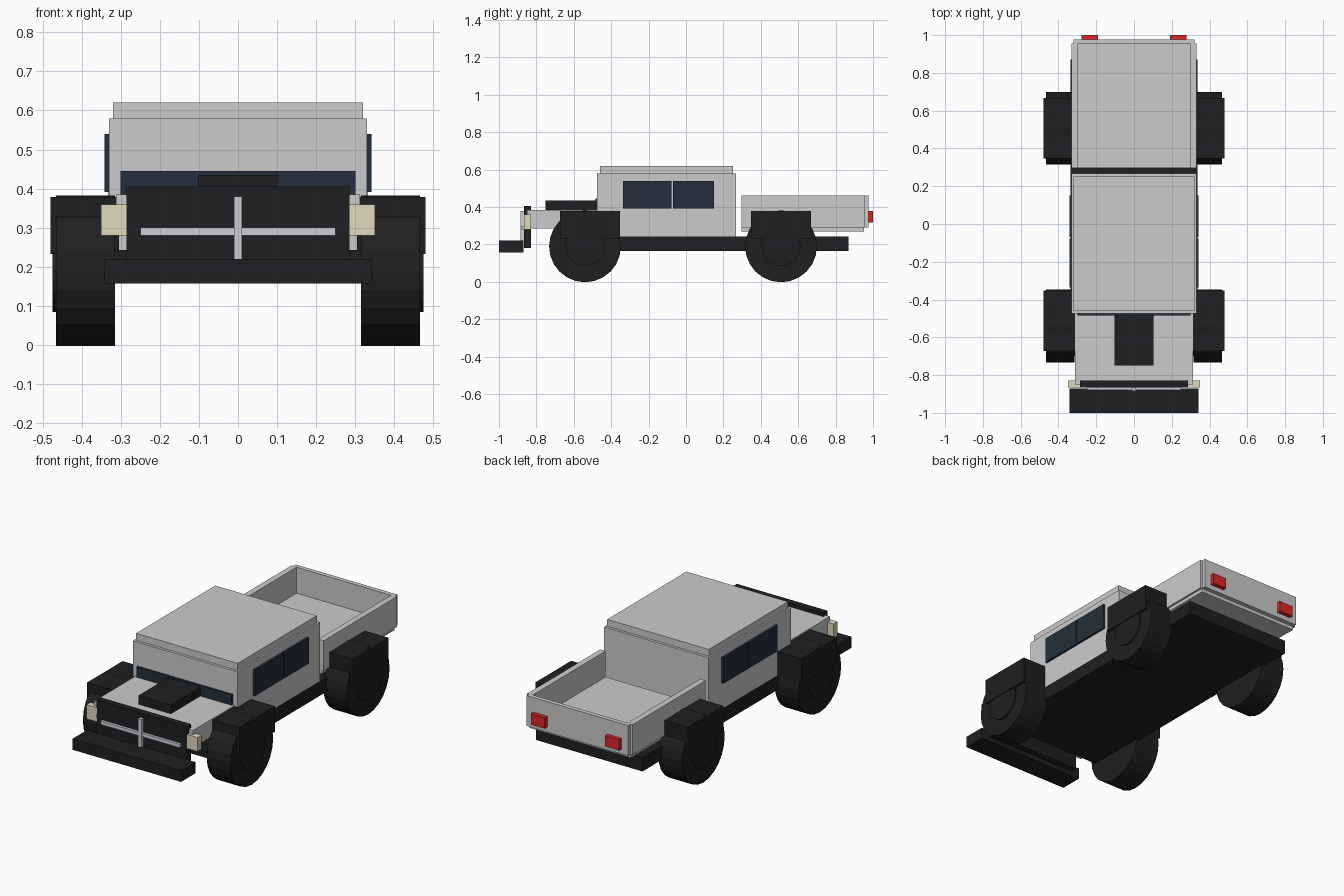
import bpy
import math

if "Cube" in bpy.data.objects:
    bpy.data.objects.remove(bpy.data.objects["Cube"])


def material(name, rgb):
    m = bpy.data.materials.new(name)
    m.diffuse_color = (*rgb, 1)
    m.use_nodes = True
    m.node_tree.nodes["Principled BSDF"].inputs["Base Color"].default_value = m.diffuse_color
    return m


BLACK = material("black_trim", (0.013, 0.014, 0.015))
RUBBER = material("rubber", (0.014, 0.014, 0.014))
GLASS = material("glass", (0.018, 0.03, 0.045))
CHROME = material("chrome", (0.62, 0.62, 0.68))
LAMP = material("lamp", (0.75, 0.69, 0.52))
RED = material("red_lamp", (0.7, 0.02, 0.02))


def box(name, x, y, z, mat=None):
    """Box from (min, max) ranges on each axis."""
    bpy.ops.mesh.primitive_cube_add(
        size=1, location=[(a + b) / 2 for a, b in (x, y, z)])
    ob = bpy.context.object
    ob.name = name
    ob.scale = [b - a for a, b in (x, y, z)]
    bpy.ops.object.transform_apply(location=False, rotation=False, scale=True)
    if mat:
        ob.data.materials.append(mat)
    return ob


def wide(name, half, y, z, mat=None):
    """Box centred across the vehicle."""
    return box(name, (-half, half), y, z, mat)


def pair(name, x, y, z, mat=None):
    """Matching boxes on the left and right."""
    box("right_" + name, x, y, z, mat)
    box("left_" + name, (-x[1], -x[0]), y, z, mat)


def disc(name, x, y, z, radius, mat):
    """Cylinder lying along x."""
    bpy.ops.mesh.primitive_cylinder_add(
        vertices=24, radius=radius, depth=x[1] - x[0],
        location=((x[0] + x[1]) / 2, y, z), rotation=(0, math.pi / 2, 0))
    ob = bpy.context.object
    ob.name = name
    ob.data.materials.append(mat)


# Chassis and front bumper
wide("chassis", 0.335, (-0.70, 0.87), (0.165, 0.243), BLACK)
wide("front_bumper", 0.342, (-1.0, -0.87), (0.157, 0.22), BLACK)

# Cab, roof and windows
wide("cab", 0.33, (-0.475, 0.267), (0.24, 0.58))
wide("roof", 0.32, (-0.46, 0.252), (0.58, 0.62))
wide("windshield", 0.30, (-0.485, -0.47), (0.375, 0.445), GLASS)
pair("front_window", (0.325, 0.342), (-0.337, -0.078), (0.392, 0.54), GLASS)
pair("rear_window", (0.325, 0.342), (-0.07, 0.15), (0.392, 0.54), GLASS)

# Hood, scoop and grille
wide("hood", 0.312, (-0.85, -0.47), (0.285, 0.385))
wide("hood_scoop", 0.102, (-0.75, -0.475), (0.38, 0.435), BLACK)
wide("grille", 0.285, (-0.865, -0.828), (0.18, 0.405), BLACK)
wide("grille_crossbar", 0.25, (-0.88, -0.86), (0.28, 0.30), CHROME)
wide("grille_upright", 0.01, (-0.885, -0.86), (0.22, 0.38), CHROME)
pair("headlight", (0.283, 0.35), (-0.865, -0.828), (0.28, 0.36), LAMP)

# Open cargo bed
wide("bed_floor", 0.32, (0.297, 0.952), (0.27, 0.315))
pair("bed_side", (0.298, 0.332), (0.297, 0.955), (0.29, 0.463))
wide("tailgate", 0.32, (0.952, 0.977), (0.29, 0.463))
pair("taillight", (0.19, 0.278), (0.97, 1.0), (0.318, 0.38), RED)

# Wheels, hubs and fenders
for end, y in (("front", -0.54), ("rear", 0.508)):
    for side, s in (("right", 1), ("left", -1)):
        tyre = sorted((s * 0.315, s * 0.465))
        hub = sorted((s * 0.40, s * 0.475))
        disc(f"{end}_{side}_tyre", tyre, y, 0.19, 0.192, RUBBER)
        disc(f"{end}_{side}_hub", hub, y, 0.19, 0.105, BLACK)
    mid = y + 0.027 if end == "front" else y
    pair(end + "_fender", (0.305, 0.48), (mid - 0.16, mid + 0.16),
         (0.233, 0.378), BLACK)
